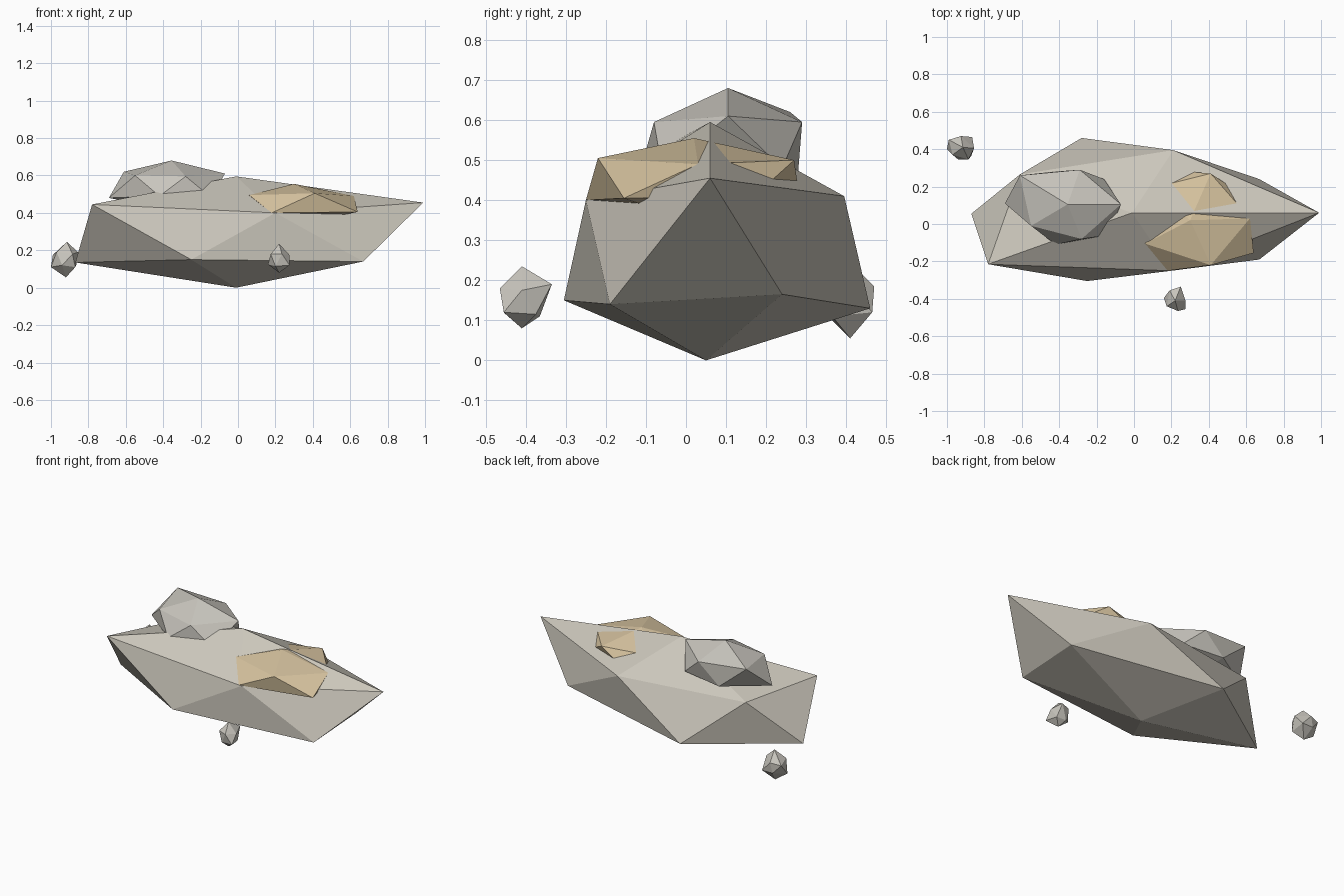
import bpy
import bmesh

default_cube = bpy.data.objects.get("Cube")
if default_cube:
    bpy.data.objects.remove(default_cube, do_unlink=True)


def make_material(name, colour):
    material = bpy.data.materials.new(name)
    material.use_nodes = True
    material.diffuse_color = (*colour, 1)
    shader = material.node_tree.nodes["Principled BSDF"]
    shader.inputs["Base Color"].default_value = (*colour, 1)
    shader.inputs["Roughness"].default_value = 0.9
    return material


def make_rock(name, material, crown, upper_ring, lower_ring, base):
    """Faceted twenty-sided stone: two staggered five-point rings between a crown and a base."""
    bm = bmesh.new()
    top = bm.verts.new(crown)
    bottom = bm.verts.new(base)
    upper = [bm.verts.new(point) for point in upper_ring]
    lower = [bm.verts.new(point) for point in lower_ring]
    count = len(upper)
    for i in range(count):
        following = (i + 1) % count
        bm.faces.new((top, upper[i], upper[following]))
        bm.faces.new((upper[i], lower[i], upper[following]))
        bm.faces.new((lower[i], lower[following], upper[following]))
        bm.faces.new((bottom, lower[following], lower[i]))
    bmesh.ops.recalc_face_normals(bm, faces=bm.faces[:])
    mesh = bpy.data.meshes.new(name)
    bm.to_mesh(mesh)
    bm.free()
    mesh.materials.append(material)
    rock = bpy.data.objects.new(name, mesh)
    bpy.context.collection.objects.link(rock)
    return rock


stone = make_material("warm grey stone", (0.6, 0.57, 0.5))
pale_stone = make_material("pale grey stone", (0.58, 0.56, 0.51))
sand = make_material("sandy ochre", (0.68, 0.55, 0.35))

# Large floating slab
make_rock(
    "main_boulder", stone,
    crown=(-.01, .06, .595),
    upper_ring=[(.2, -.25, .4), (.99, .06, .455), (.21, .395, .41),
                (-.61, .265, .41), (-.78, -.215, .445)],
    lower_ring=[(.67, -.19, .14), (.67, .24, .165), (-.28, .46, .13),
                (-.87, .055, .135), (-.25, -.305, .15)],
    base=(-.01, .05, 0),
)

# Grey stone resting on the slab
make_rock(
    "upper_boulder", pale_stone,
    crown=(-.355, .105, .68),
    upper_ring=[(-.28, -.08, .595), (-.07, .105, .61), (-.29, .29, .595),
                (-.61, .26, .62), (-.55, -.01, .6)],
    lower_ring=[(-.14, -.06, .48), (-.16, .24, .48), (-.43, .28, .47),
                (-.69, .11, .48), (-.42, -.11, .49)],
    base=(-.36, .1, .41),
)

# Sandy patch embedded in the slab
make_rock(
    "sand_patch", sand,
    crown=(.3, .02, .555),
    upper_ring=[(.41, -.22, .505), (.62, .03, .49), (.41, .27, .5),
                (.13, .2, .49), (.06, -.105, .495)],
    lower_ring=[(.64, -.155, .405), (.56, .17, .41), (.29, .28, .43),
                (.04, .02, .42), (.18, -.25, .4)],
    base=(.33, .02, .345),
)

# Loose fragments drifting beside the slab
make_rock(
    "back_fragment", pale_stone,
    crown=(-.915, .41, .245),
    upper_ring=[(-.885, .345, .18), (-.855, .405, .19), (-.925, .47, .185),
                (-.99, .45, .175), (-.97, .37, .19)],
    lower_ring=[(-.87, .365, .11), (-.865, .465, .12), (-.94, .465, .12),
                (-1, .4, .11), (-.94, .345, .12)],
    base=(-.92, .41, .055),
)
make_rock(
    "front_fragment", pale_stone,
    crown=(.22, -.41, .235),
    upper_ring=[(.235, -.465, .18), (.275, -.41, .175), (.25, -.335, .19),
                (.19, -.355, .185), (.175, -.44, .18)],
    lower_ring=[(.275, -.455, .12), (.26, -.375, .115), (.2, -.365, .11),
                (.16, -.395, .125), (.2, -.45, .115)],
    base=(.22, -.41, .08),
)
